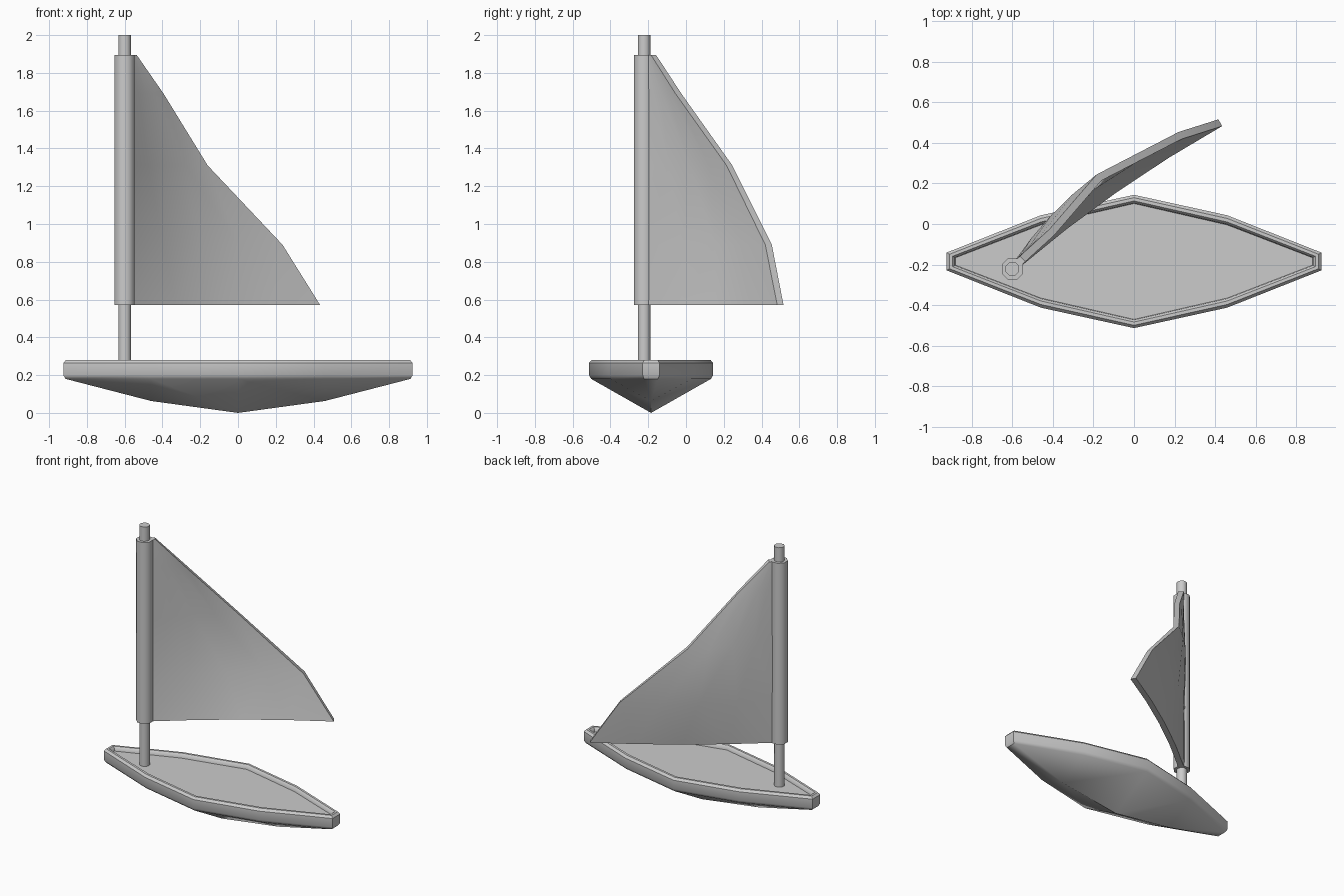
import bpy, bmesh
from math import radians, pi
from mathutils import Vector

if "Cube" in bpy.data.objects:
    bpy.data.objects.remove(bpy.data.objects["Cube"])

CY = -0.185                # hull centreline
MX, MY = -0.60, -0.222     # mast position


def finish(name, bm, angle=40):
    bmesh.ops.recalc_face_normals(bm, faces=bm.faces)
    me = bpy.data.meshes.new(name)
    bm.to_mesh(me)
    bm.free()
    ob = bpy.data.objects.new(name, me)
    bpy.context.collection.objects.link(ob)
    bpy.ops.object.select_all(action='DESELECT')
    ob.select_set(True)
    bpy.context.view_layer.objects.active = ob
    bpy.ops.object.shade_smooth_by_angle(angle=radians(angle))
    return ob


def pole(name, radius, z0, z1):
    bpy.ops.mesh.primitive_cylinder_add(vertices=8, radius=radius, depth=z1 - z0,
                                        location=(MX, MY, (z0 + z1) / 2),
                                        rotation=(0, 0, pi / 8))
    ob = bpy.context.object
    ob.name = name
    bpy.ops.object.shade_smooth_by_angle(angle=radians(50))


# Hull: one ten-sided outline repeated along the rounded rim profile
def outline(d):
    side = [(-0.925 + d, 0.044 - 0.6 * d), (-0.46, 0.228 - 1.1 * d), (0, 0.329 - d),
            (0.46, 0.228 - 1.1 * d), (0.925 - d, 0.044 - 0.6 * d)]
    return [(x, CY + w) for x, w in side] + [(x, CY - w) for x, w in reversed(side)]


bm = bmesh.new()
profile = [(0.043, 0.25), (0.040, 0.27), (0.030, 0.28), (0.014, 0.28),
           (0.0, 0.264), (0.0, 0.20), (0.012, 0.18)]
rings = [[bm.verts.new((x, y, z)) for x, y in outline(d)] for d, z in profile]
for a, b in zip(rings, rings[1:]):
    for i in range(10):
        j = (i + 1) % 10
        bm.faces.new((a[i], a[j], b[j], b[i]))
bm.faces.new(rings[0])     # deck

# Underside: rim to keel line
low = rings[-1]
keel = [bm.verts.new((x, CY, z)) for x, z in ((-0.46, 0.063), (0, 0.0), (0.46, 0.063))]
for s in (low[:5], low[:4:-1]):
    bm.faces.new((s[0], s[1], keel[0]))
    bm.faces.new((s[1], s[2], keel[1], keel[0]))
    bm.faces.new((s[2], s[3], keel[2], keel[1]))
    bm.faces.new((s[3], s[4], keel[2]))
bm.faces.new((low[0], low[9], keel[0]))
bm.faces.new((low[4], low[5], keel[2]))
finish("hull", bm)

# Mast and the sail sleeve around it
pole("mast", 0.036, 0.24, 2.0)
pole("sail_sleeve", 0.057, 0.57, 1.895)

# Sail: each row runs from the mast to the trailing edge, bulging backwards
rows = [(0.57, 0.426, 0.500, 0.030), (0.89, 0.228, 0.437, 0.065),
        (1.31, -0.172, 0.230, 0.025), (1.69, -0.405, -0.040, 0.008),
        (1.895, -0.550, -0.172, 0.0)]
N = 4
bm = bmesh.new()
front, back = [], []
for z, ex, ey, bulge in rows:
    start, end = Vector((MX + 0.02, MY + 0.02)), Vector((ex, ey))
    chord = end - start
    across = Vector((-chord.y, chord.x)).normalized()
    f, b = [], []
    for i in range(N + 1):
        t = i / N
        p = start + chord * t + across * (bulge * 4 * t * (1 - t))
        tan = chord + across * (bulge * 4 * (1 - 2 * t))
        n = Vector((-tan.y, tan.x)).normalized() * 0.019
        f.append(bm.verts.new((p.x - n.x, p.y - n.y, z)))
        b.append(bm.verts.new((p.x + n.x, p.y + n.y, z)))
    front.append(f)
    back.append(b)
for r in range(len(rows) - 1):
    for g in (front, back):
        for i in range(N):
            bm.faces.new((g[r][i], g[r][i + 1], g[r + 1][i + 1], g[r + 1][i]))
    for i in (0, N):
        bm.faces.new((front[r][i], back[r][i], back[r + 1][i], front[r + 1][i]))
for r in (0, -1):
    for i in range(N):
        bm.faces.new((front[r][i], front[r][i + 1], back[r][i + 1], back[r][i]))
finish("sail", bm)
